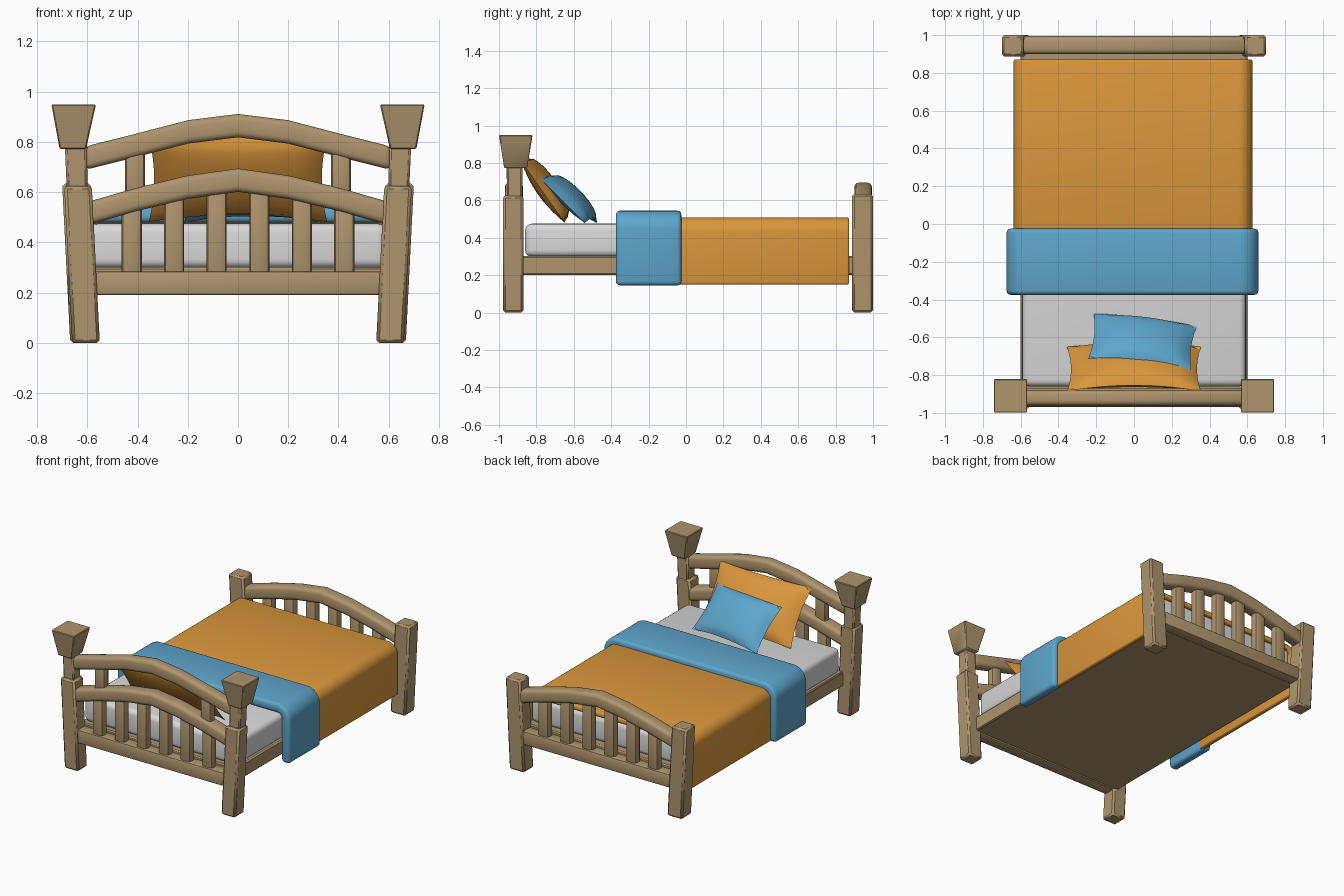
import bpy, bmesh, math
from mathutils import Matrix, Vector

cube = bpy.data.objects.get("Cube")
if cube:
    bpy.data.objects.remove(cube, do_unlink=True)


def material(name, rgb):
    m = bpy.data.materials.new(name)
    m.use_nodes = True
    m.diffuse_color = (*rgb, 1)
    m.node_tree.nodes["Principled BSDF"].inputs["Base Color"].default_value = (*rgb, 1)
    return m


WOOD = material("light wood", (0.43, 0.30, 0.155))
ORANGE = material("orange cloth", (0.71, 0.31, 0.045))
BLUE = material("blue cloth", (0.11, 0.38, 0.60))
WHITE = material("white cloth", (0.70, 0.70, 0.70))


def finish(bm, name, mat, bevel=0.0, segments=2, mirror=False):
    """Turn a bmesh into a shaded object with rounded edges, mirrored if asked."""
    bmesh.ops.recalc_face_normals(bm, faces=bm.faces)
    mesh = bpy.data.meshes.new(name)
    bm.to_mesh(mesh)
    bm.free()
    mesh.materials.append(mat)
    ob = bpy.data.objects.new(name, mesh)
    bpy.context.collection.objects.link(ob)
    if bevel:
        mod = ob.modifiers.new("round edges", 'BEVEL')
        mod.width, mod.segments = bevel, segments
        mod.limit_method, mod.angle_limit = 'ANGLE', math.radians(40)
        mod.use_clamp_overlap = False
    if mirror:
        mod = ob.modifiers.new("mirror", 'MIRROR')
        mod.use_mirror_merge = False
    bpy.ops.object.select_all(action='DESELECT')
    ob.select_set(True)
    bpy.context.view_layer.objects.active = ob
    bpy.ops.object.convert(target='MESH')
    bpy.ops.object.shade_smooth_by_angle(angle=math.radians(40))
    return ob


def loft(name, rings, mat=WOOD, **opts):
    """Join four-cornered rings into a closed bar."""
    bm = bmesh.new()
    loops = [[bm.verts.new(p) for p in ring] for ring in rings]
    for a, b in zip(loops, loops[1:]):
        for i in range(4):
            j = (i + 1) % 4
            bm.faces.new((a[i], a[j], b[j], b[i]))
    bm.faces.new(loops[0])
    bm.faces.new(loops[-1])
    return finish(bm, name, mat, **opts)


def ring_z(z, x0, x1, y0, y1):
    return [(x0, y0, z), (x1, y0, z), (x1, y1, z), (x0, y1, z)]


def ring_x(x, z, h, y, d):
    return [(x, y + sy * d / 2, z + sz * h / 2)
            for sy, sz in ((-1, -1), (1, -1), (1, 1), (-1, 1))]


def box(name, x0, x1, y0, y1, z0, z1, mat=WOOD, **opts):
    return loft(name, [ring_z(z, x0, x1, y0, y1) for z in (z0, z1)], mat, **opts)


def arch(name, half, y, depth):
    """Bowed rail from (x, centre height) points on one side."""
    pts = [(-x, z) for x, z in reversed(half[1:])] + half
    return loft(name, [ring_x(x, z, 0.093, y, depth) for x, z in pts],
                bevel=0.024, segments=3)


# Head posts: leaning leg, thin neck and flared cap
HEAD, FOOT = -0.92, 0.947
loft("head_posts", [ring_z(0, 0.55, 0.66, -0.978, -0.87),
                    ring_z(0.625, 0.582, 0.692, -0.978, -0.87)],
     bevel=0.012, segments=1, mirror=True)
loft("head_post_necks", [ring_z(0.58, 0.598, 0.68, -0.958, -0.875),
                         ring_z(0.8, 0.602, 0.69, -0.958, -0.875)],
     bevel=0.01, segments=1, mirror=True)
loft("head_post_caps", [ring_z(0.772, 0.605, 0.71, -0.972, -0.85),
                        ring_z(0.95, 0.565, 0.743, -1.0, -0.82)],
     bevel=0.005, segments=1, mirror=True)

# Foot posts
loft("foot_posts", [ring_z(0, 0.55, 0.668, 0.888, 1.0),
                    ring_z(0.635, 0.585, 0.70, 0.888, 1.0)],
     bevel=0.012, segments=1, mirror=True)

# Bowed rails
LOW = [(0, 0.648), (0.2, 0.62), (0.4, 0.572), (0.6, 0.515)]
HIGH = [(0, 0.865), (0.2, 0.84), (0.4, 0.788), (0.61, 0.735)]
arch("headboard_top_rail", HIGH, HEAD, 0.08)
arch("headboard_middle_rail", LOW, HEAD, 0.098)
arch("footboard_top_rail", LOW, FOOT, 0.094)


# Straight rails and slats
def slat(name, x, y, z0, z1):
    box(name, x - 0.04, x + 0.04, y - 0.03, y + 0.03, z0, z1,
        bevel=0.018, mirror=True)


for part, y in (("headboard", HEAD), ("footboard", FOOT)):
    box(part + "_bottom_rail", -0.59, 0.59, y - 0.042, y + 0.042, 0.19, 0.285, bevel=0.012)
    for i, top in enumerate((0.64, 0.61, 0.56)):
        slat(f"{part}_slats_{i + 1}", 0.085 + 0.169 * i, y, 0.24, top)
slat("headboard_upper_slats", 0.41, HEAD, 0.57, 0.78)

# Bed base and mattress
box("bed_base", -0.602, 0.602, -0.885, 0.91, 0.2, 0.303, bevel=0.008, segments=1)
box("mattress", -0.592, 0.592, -0.86, 0.872, 0.298, 0.475, WHITE, bevel=0.035, segments=4)


def drape(name, mat, cx, w, top, bottom, y0, y1, radius, thick, bevel):
    """Cloth hanging over both sides of the bed, as an upside-down U."""
    def path(hw, t, r):
        right = [(hw, bottom)]
        for i in range(9):
            a = math.pi / 2 * i / 8
            right.append((hw - r + r * math.cos(a), t - r + r * math.sin(a)))
        return right + [(-x, z) for x, z in reversed(right)]
    outline = path(w, top, radius) + path(w - thick, top - thick, radius - thick)[::-1]
    bm = bmesh.new()
    face = bm.faces.new([bm.verts.new((cx + x, y0, z)) for x, z in outline])
    new = bmesh.ops.extrude_face_region(bm, geom=[face])["geom"]
    bmesh.ops.translate(bm, vec=(0, y1 - y0, 0),
                        verts=[v for v in new if isinstance(v, bmesh.types.BMVert)])
    return finish(bm, name, mat, bevel=bevel, segments=3)


# Bed covers
drape("blanket", ORANGE, -0.005, 0.632, 0.508, 0.15, -0.06, 0.872, 0.075, 0.034, 0.01)
drape("folded_throw", BLUE, -0.008, 0.667, 0.545, 0.145, -0.375, -0.025, 0.1, 0.066, 0.022)


def pillow(name, mat, centre, w, h, puff, bend, tilt, turn):
    """Two puffed sheets joined at a pinched seam, leaning back."""
    bm = bmesh.new()
    for side in (-1, 1):
        grid = bmesh.ops.create_grid(bm, x_segments=14, y_segments=14, size=1)["verts"]
        for vert in grid:
            u, v = vert.co.x, vert.co.y
            fu, fv = max(0, 1 - u * u), max(0, 1 - v * v)
            vert.co = Vector((u * w / 2 * (1 - 0.06 * fv),
                              side * puff * math.sqrt(fu * fv) + bend * fu,
                              v * h / 2 * (1 - 0.06 * fu)))
    bmesh.ops.remove_doubles(bm, verts=bm.verts, dist=0.0005)
    turn_m = Matrix.Rotation(math.radians(turn), 4, 'Z')
    tilt_m = Matrix.Rotation(math.radians(tilt), 4, 'X')
    bm.transform(Matrix.Translation(centre) @ turn_m @ tilt_m)
    return finish(bm, name, mat)


# Pillows
pillow("large_pillow", ORANGE, (0, -0.768, 0.65), 0.71, 0.41, 0.06, 0.03, 35, 0)
pillow("small_pillow", BLUE, (0.045, -0.628, 0.598), 0.55, 0.34, 0.05, 0.03, 45, -7)
